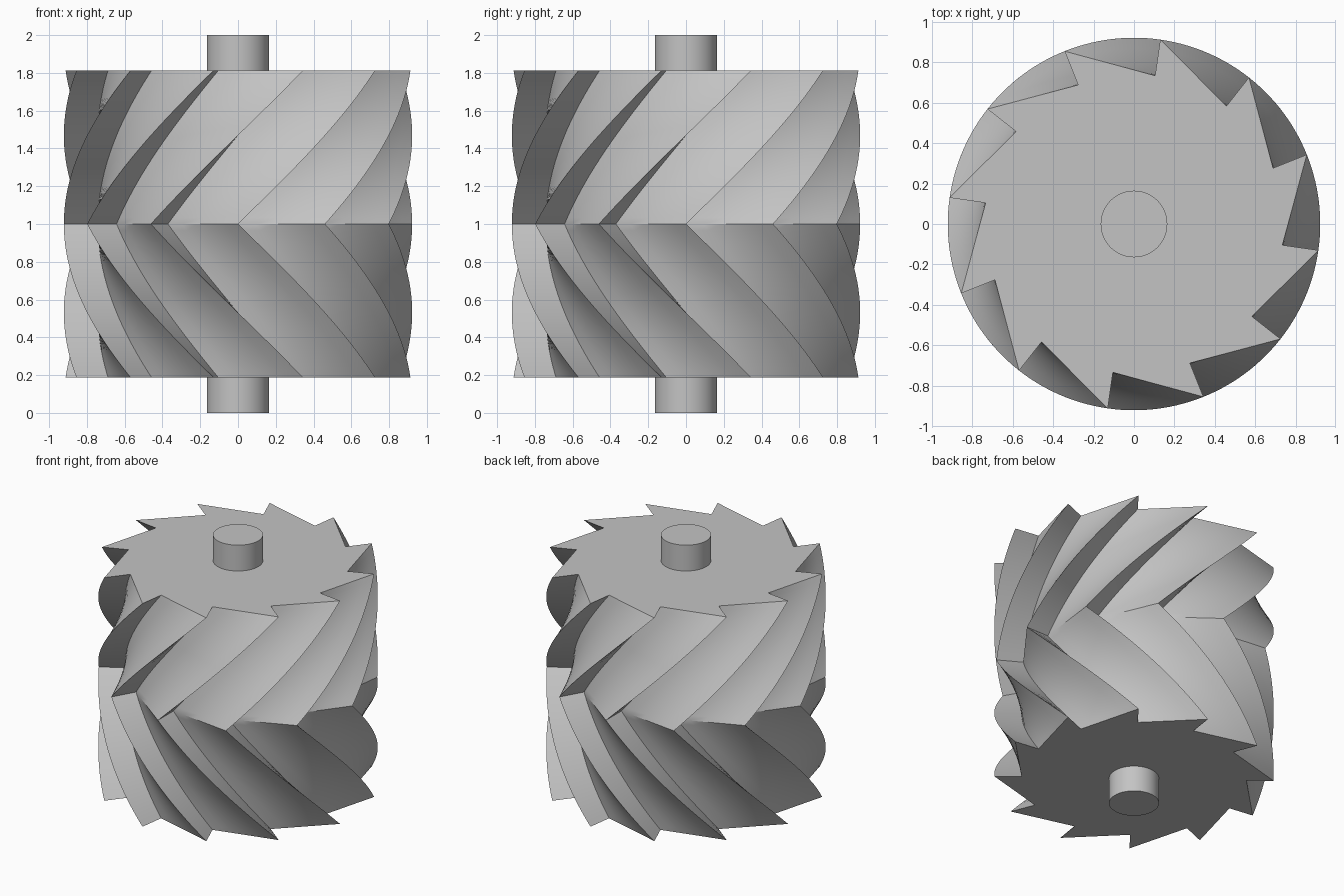
import bpy, bmesh
from math import radians
from mathutils import Vector, Matrix

cube = bpy.data.objects.get("Cube")
if cube:
    bpy.data.objects.remove(cube, do_unlink=True)

TEETH, TIP, ROOT = 12, 0.922, 0.742
HALF, TWIST, LAYERS, RAMP = 0.812, radians(51.9), 24, 5

steel = bpy.data.materials.new("grey_steel")
steel.use_nodes = True
colour = (0.55, 0.55, 0.55, 1)
steel.diffuse_color = colour
steel.node_tree.nodes["Principled BSDF"].inputs["Base Color"].default_value = colour


def finish(obj, angle):
    obj.data.materials.clear()
    obj.data.materials.append(steel)
    bpy.ops.object.select_all(action="DESELECT")
    obj.select_set(True)
    bpy.context.view_layer.objects.active = obj
    bpy.ops.object.shade_smooth_by_angle(angle=radians(angle))


# Saw-tooth outline: straight ramp from root to tip, then a radial step
outline = []
for i in range(TEETH):
    turn = radians(360 / TEETH)
    root = Matrix.Rotation(i * turn, 3, "Z") @ Vector((ROOT, 0, 0))
    tip = Matrix.Rotation((i + 1) * turn, 3, "Z") @ Vector((TIP, 0, 0))
    outline += [root.lerp(tip, k / RAMP) for k in range(RAMP + 1)]

# Herringbone cutter: the outline twists away from the middle in both directions
bm = bmesh.new()
rings = []
for layer in range(-LAYERS, LAYERS + 1):
    t = layer / LAYERS
    spin = Matrix.Rotation(abs(t) * TWIST, 3, "Z")
    lift = Vector((0, 0, 1 + t * HALF))
    rings.append([bm.verts.new(spin @ p + lift) for p in outline])
for low, high in zip(rings, rings[1:]):
    for i in range(len(outline)):
        j = (i + 1) % len(outline)
        bm.faces.new((low[i], low[j], high[j], high[i]))
bm.faces.new(rings[-1])
bm.faces.new(rings[0][::-1])
mesh = bpy.data.meshes.new("herringbone_cutter")
bm.to_mesh(mesh)
bm.free()
cutter = bpy.data.objects.new("herringbone_cutter", mesh)
bpy.context.collection.objects.link(cutter)
finish(cutter, 25)

# Shaft ends standing out of both faces
for name, z in (("top_shaft", 1.9), ("bottom_shaft", 0.1)):
    bpy.ops.mesh.primitive_cylinder_add(vertices=48, radius=0.165, depth=0.2, location=(0, 0, z))
    shaft = bpy.context.object
    shaft.name = name
    finish(shaft, 30)
